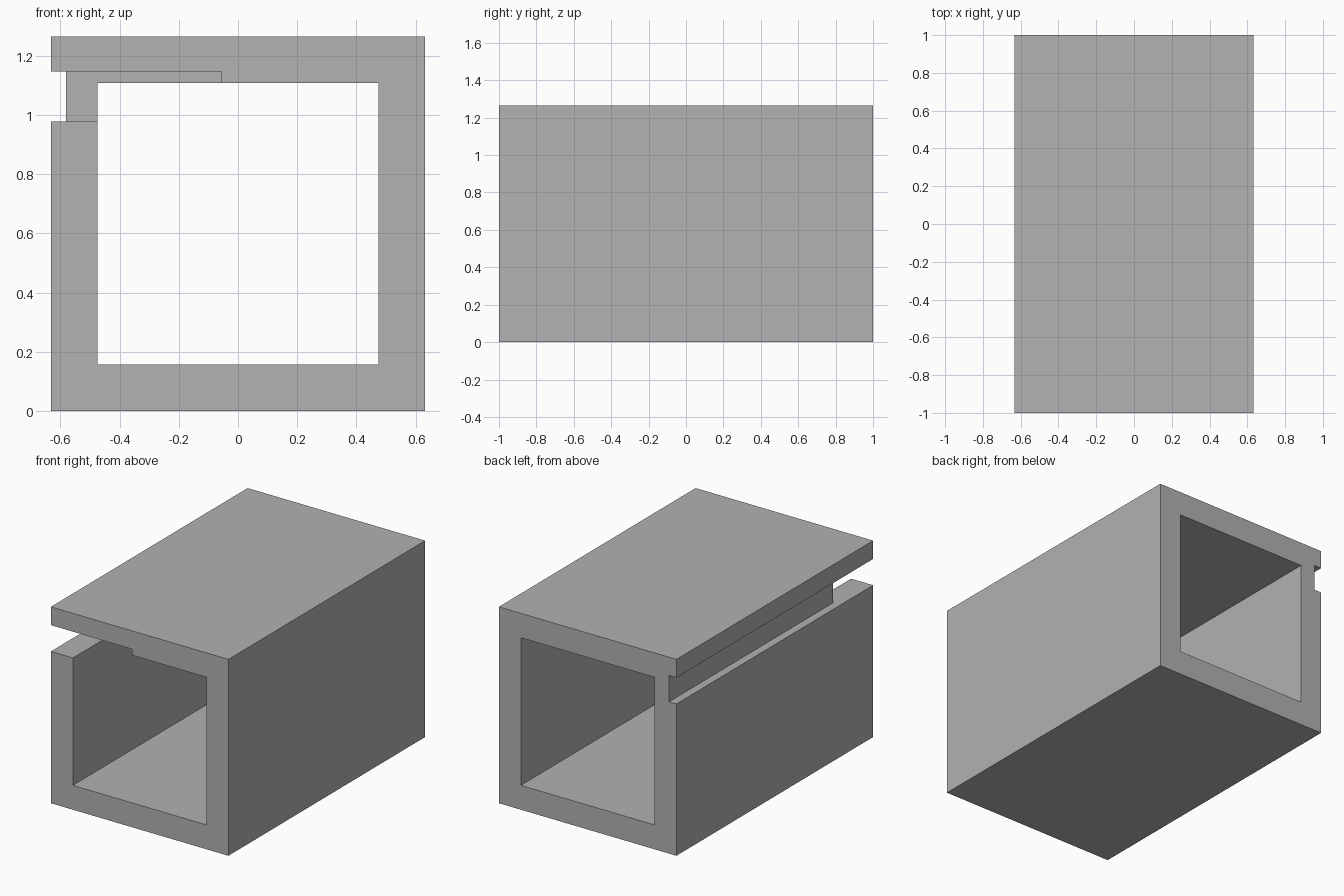
import bpy
import bmesh
from mathutils import Matrix, Vector

if "Cube" in bpy.data.objects:
    bpy.data.objects.remove(bpy.data.objects["Cube"], do_unlink=True)

HALF = 0.632          # half of the outer width
WALL = 0.157          # tube wall thickness
SLOT = (0.977, 1.146)  # bottom and top of the side slot

grey = bpy.data.materials.new("plain grey")
grey.use_nodes = True
colour = (0.445, 0.445, 0.445, 1)
grey.diffuse_color = colour
grey.node_tree.nodes["Principled BSDF"].inputs["Base Color"].default_value = colour


def box(name, x, y, z):
    """Box spanning the given (min, max) ranges."""
    lo, hi = Vector((x[0], y[0], z[0])), Vector((x[1], y[1], z[1]))
    size = hi - lo
    bm = bmesh.new()
    bmesh.ops.create_cube(bm, size=1, matrix=Matrix.Translation((lo + hi) / 2)
                          @ Matrix.Diagonal((*size, 1)))
    mesh = bpy.data.meshes.new(name)
    bm.to_mesh(mesh)
    bm.free()
    mesh.materials.append(grey)
    obj = bpy.data.objects.new(name, mesh)
    bpy.context.collection.objects.link(obj)
    return obj


def cut(target, cutter):
    """Subtract the cutter from the target and discard it."""
    cutter.hide_render = True
    mod = target.modifiers.new("cut", "BOOLEAN")
    mod.operation = "DIFFERENCE"
    mod.solver = "EXACT"
    mod.object = cutter
    bpy.context.view_layer.objects.active = target
    bpy.ops.object.modifier_apply(modifier=mod.name)
    bpy.data.objects.remove(cutter, do_unlink=True)


# Outer block of the square tube
tube = box("slotted_square_tube", (-HALF, HALF), (-1, 1), (0, 2 * HALF))

# Bore running through the full length
inner = HALF - WALL
cut(tube, box("bore_cutter", (-inner, inner), (-1.1, 1.1), (WALL, 2 * HALF - WALL)))

# Shallow groove along the right wall
cut(tube, box("groove_cutter", (-0.8, -0.58), (-1.1, 1.1), SLOT))

# Deep notch at the front, through the wall and into the ceiling
cut(tube, box("notch_cutter", (-0.8, -0.055), (-1.1, -0.665), SLOT))
